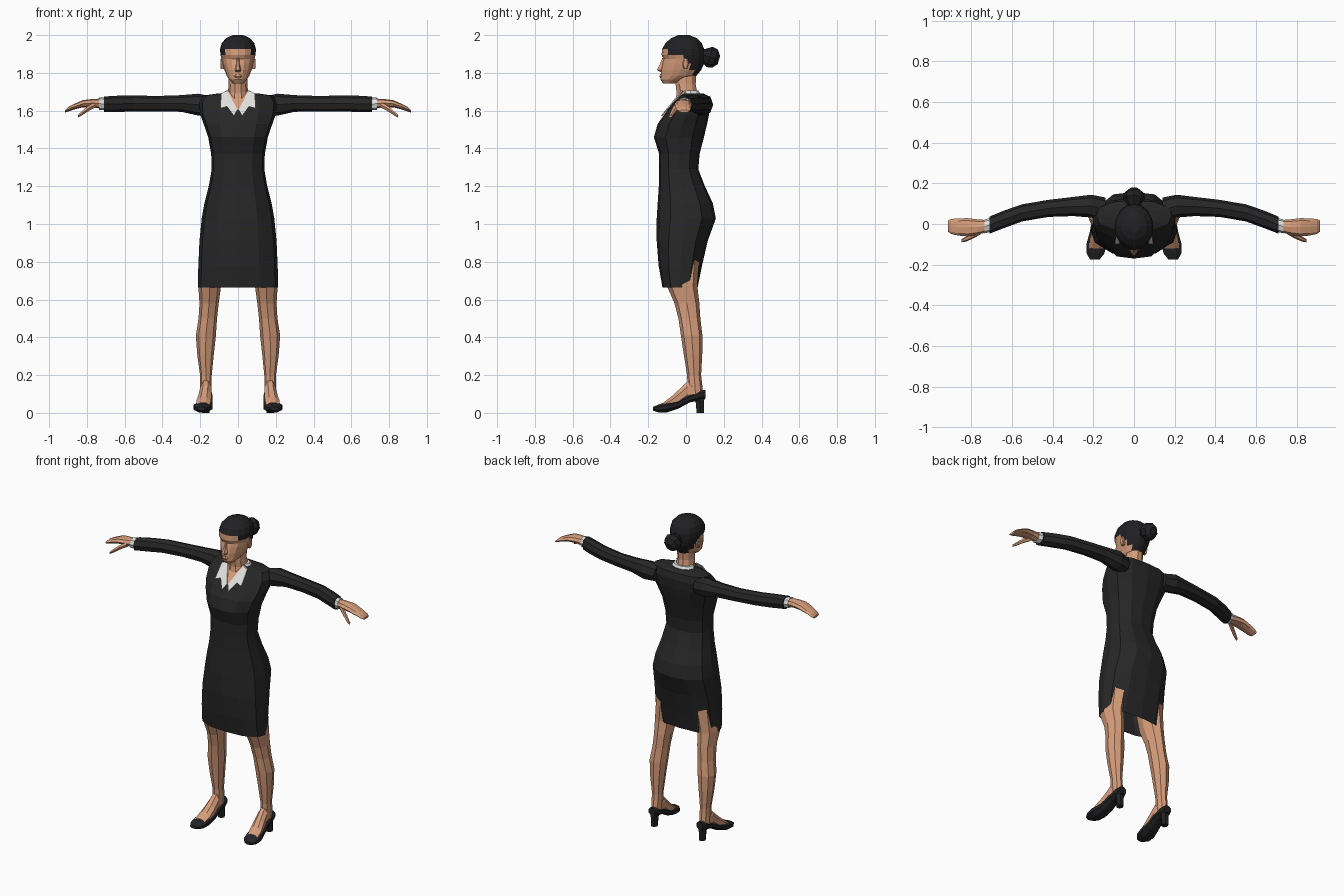
import bpy, bmesh, math
from mathutils import Vector


def material(name, col):
    m = bpy.data.materials.new(name)
    m.diffuse_color = (*col, 1)
    return m


BLACK = material("black cloth", (0.020, 0.020, 0.021))
HAIR = material("dark hair", (0.015, 0.015, 0.017))
SKIN = material("skin", (0.68, 0.34, 0.20))
WHITE = material("white collar", (0.75, 0.75, 0.74))
SHOE = material("black leather", (0.017, 0.017, 0.019))


def ring(c, u, v, n=8, p=2.0, turn=0.0):
    """Superellipse ring around c with half-axis vectors u and v."""
    c, u, v = Vector(c), Vector(u), Vector(v)
    out = []
    for i in range(n):
        a = 2 * math.pi * (i + turn) / n
        x, y = math.cos(a), math.sin(a)
        k = (abs(x) ** p + abs(y) ** p) ** (-1 / p)
        out.append(c + u * x * k + v * y * k)
    return out


def finish(name, bm, mats, mirror=False):
    bmesh.ops.recalc_face_normals(bm, faces=bm.faces[:])
    me = bpy.data.meshes.new(name)
    bm.to_mesh(me)
    bm.free()
    for m in mats:
        me.materials.append(m)
    ob = bpy.data.objects.new(name, me)
    bpy.context.collection.objects.link(ob)
    if mirror:
        ob.modifiers.new("mirror", "MIRROR")
    return ob


def loft(name, rings, mats, mirror=False, start=True, end=True, rule=None):
    bm = bmesh.new()
    rows = [[bm.verts.new(p) for p in r] for r in rings]
    n = len(rows[0])
    for a, b in zip(rows, rows[1:]):
        for i in range(n):
            j = (i + 1) % n
            bm.faces.new((a[i], a[j], b[j], b[i]))
    if start:
        bm.faces.new(rows[0])
    if end:
        bm.faces.new(rows[-1])
    if rule:
        for f in bm.faces:
            f.material_index = rule(f.calc_center_median())
    return finish(name, bm, mats, mirror)


def body_rings(table, n, p, turn=0.0):
    """Level rings from (z, half width, front y, back y)."""
    return [ring((0, (f + b) / 2, z), (w, 0, 0), (0, (b - f) / 2, 0), n, p, turn)
            for z, w, f, b in table]


def arm_rings(table, n=8, p=2.2):
    """Rings along x from (x, y, z, half depth, half height)."""
    return [ring((x, y, z), (0, ry, 0), (0, 0, rz), n, p) for x, y, z, ry, rz in table]


def foot_rings(table, n=8, p=2.8):
    """Rings along y from (y, x, half width, bottom z, top z)."""
    return [ring((x, y, (lo + hi) / 2), (w, 0, 0), (0, 0, (hi - lo) / 2), n, p, 0.5)
            for y, x, w, lo, hi in table]


# Dress, open at the hem
loft("dress", body_rings([
    (0.665, 0.213, -0.125, 0.062), (0.78, 0.210, -0.145, 0.085),
    (0.91, 0.204, -0.155, 0.115), (1.03, 0.192, -0.155, 0.158),
    (1.11, 0.178, -0.150, 0.142), (1.20, 0.155, -0.144, 0.100),
    (1.29, 0.139, -0.142, 0.065), (1.37, 0.142, -0.142, 0.072),
    (1.46, 0.158, -0.170, 0.095), (1.53, 0.182, -0.150, 0.112),
    (1.58, 0.200, -0.115, 0.122), (1.64, 0.205, -0.070, 0.125),
    (1.680, 0.185, -0.032, 0.115), (1.692, 0.10, -0.010, 0.09)], 12, 2.6),
    [BLACK], start=False)

# Arms
loft("sleeve", arm_rings([
    (0.14, 0.070, 1.625, 0.060, 0.050), (0.21, 0.088, 1.632, 0.056, 0.058),
    (0.30, 0.086, 1.638, 0.047, 0.044), (0.42, 0.077, 1.637, 0.042, 0.041),
    (0.55, 0.055, 1.638, 0.042, 0.042), (0.64, 0.023, 1.636, 0.043, 0.043),
    (0.71, -0.005, 1.634, 0.042, 0.041)]), [BLACK], True)
loft("cuff", arm_rings([
    (0.69, 0.0, 1.635, 0.034, 0.034), (0.735, -0.012, 1.637, 0.034, 0.033)]),
    [WHITE], True)
loft("hand", arm_rings([
    (0.72, -0.010, 1.637, 0.029, 0.027), (0.77, -0.015, 1.640, 0.038, 0.022),
    (0.82, -0.016, 1.637, 0.045, 0.019), (0.865, -0.015, 1.622, 0.042, 0.015),
    (0.90, -0.012, 1.607, 0.037, 0.012), (0.915, -0.010, 1.597, 0.028, 0.007)]),
    [SKIN], True)
loft("thumb", arm_rings([
    (0.755, -0.035, 1.632, 0.016, 0.018), (0.795, -0.058, 1.610, 0.015, 0.016),
    (0.825, -0.073, 1.587, 0.013, 0.013), (0.848, -0.082, 1.570, 0.008, 0.008)], 6),
    [SKIN], True)

# Legs, running up inside the dress
loft("leg", [ring((x, y, z), (rx, 0, 0), (0, ry, 0), 8, 2.1) for z, x, y, rx, ry in [
    (0.90, 0.118, -0.02, 0.075, 0.095), (0.67, 0.150, -0.02, 0.060, 0.080),
    (0.58, 0.153, 0.005, 0.051, 0.066), (0.50, 0.160, 0.018, 0.049, 0.058),
    (0.41, 0.170, 0.030, 0.053, 0.057), (0.31, 0.172, 0.037, 0.044, 0.049),
    (0.20, 0.170, 0.043, 0.031, 0.037), (0.13, 0.170, 0.048, 0.031, 0.040),
    (0.08, 0.170, 0.052, 0.030, 0.036)]], [SKIN], True)
loft("foot", foot_rings([
    (0.06, 0.170, 0.026, 0.075, 0.160), (0.01, 0.170, 0.030, 0.065, 0.172),
    (-0.04, 0.175, 0.035, 0.035, 0.122), (-0.08, 0.181, 0.040, 0.02, 0.085),
    (-0.12, 0.186, 0.036, 0.02, 0.055)]), [SKIN], True)

# Shoes
loft("shoe", foot_rings([
    (0.103, 0.170, 0.024, 0.075, 0.122), (0.075, 0.170, 0.034, 0.065, 0.122),
    (0.02, 0.171, 0.037, 0.055, 0.098), (-0.04, 0.176, 0.043, 0.022, 0.068),
    (-0.10, 0.185, 0.051, 0.002, 0.060), (-0.145, 0.189, 0.045, 0.002, 0.045),
    (-0.175, 0.193, 0.024, 0.012, 0.032)]), [SHOE], True)
loft("shoe_heel", [ring((0.17, y, z), (w, 0, 0), (0, d, 0), 6, 2.4) for z, y, w, d in [
    (0.0, 0.076, 0.020, 0.022), (0.05, 0.074, 0.022, 0.024), (0.095, 0.067, 0.031, 0.034)]],
    [SHOE], True)

# Neck and the collar band round its base
loft("neck", body_rings([
    (1.65, 0.066, -0.06, 0.075), (1.695, 0.054, -0.052, 0.062),
    (1.74, 0.049, -0.058, 0.054), (1.80, 0.050, -0.06, 0.058)], 10, 2.0), [SKIN])
loft("collar_band", body_rings([
    (1.675, 0.085, -0.028, 0.088), (1.706, 0.064, -0.022, 0.068)], 10, 2.0), [WHITE])


def chest_plate(name, pts, mat, lift, mirror=False):
    """Thin plate lying on the sloping chest, outline in x and z."""
    bm = bmesh.new()
    front, back = [[bm.verts.new((x, -0.115 + (z - 1.58) * 0.8 - off, z)) for x, z in pts]
                   for off in (lift, lift - 0.009)]
    bm.faces.new(front)
    bm.faces.new(back)
    for i in range(len(pts)):
        j = (i + 1) % len(pts)
        bm.faces.new((front[i], front[j], back[j], back[i]))
    finish(name, bm, [mat], mirror)


# Open neckline and pointed collar
chest_plate("neckline", [(-0.058, 1.705), (0, 1.60), (0.058, 1.705)], SKIN, 0.006)
chest_plate("collar", [(0.056, 1.706), (0.090, 1.692), (0.093, 1.612), (0.058, 1.622),
                       (0.022, 1.572), (0.003, 1.605)], WHITE, 0.012, True)


# Head with hair marked by height and depth
def is_hair(c):
    return int(c.z > 1.93 or (c.z > 1.885 and c.y > -0.085)
               or (c.z > 1.84 and c.y > 0.0) or (c.z > 1.775 and c.y > 0.03))


loft("head", body_rings([
    (1.745, 0.028, -0.122, -0.05), (1.765, 0.047, -0.136, 0.0),
    (1.785, 0.060, -0.134, 0.055), (1.815, 0.072, -0.133, 0.080),
    (1.850, 0.082, -0.126, 0.096), (1.873, 0.087, -0.119, 0.099),
    (1.895, 0.093, -0.129, 0.100), (1.926, 0.095, -0.127, 0.096),
    (1.958, 0.086, -0.108, 0.083), (1.984, 0.063, -0.078, 0.058),
    (2.0, 0.028, -0.042, 0.018)], 16, 2.1), [SKIN, HAIR], rule=is_hair)
loft("nose", body_rings([
    (1.805, 0.015, -0.138, -0.11), (1.815, 0.017, -0.157, -0.11),
    (1.845, 0.010, -0.142, -0.10), (1.88, 0.007, -0.127, -0.10)], 6, 2.0), [SKIN])
loft("lips", body_rings([
    (1.772, 0.018, -0.137, -0.11), (1.782, 0.024, -0.143, -0.11),
    (1.794, 0.014, -0.138, -0.11)], 6, 2.0), [SKIN])
loft("ear", [ring((x, -0.002, 1.848), (0, w, 0.1 * w), (0, 0, h), 6) for x, w, h in [
    (0.072, 0.014, 0.030), (0.089, 0.018, 0.032), (0.093, 0.012, 0.024)]], [SKIN], True)

# Hair bun
loft("hair_bun", [ring((0, y, z), (r, 0, 0), (0, 0.3 * r, r), 8) for y, z, r in [
    (0.075, 1.895, 0.026), (0.098, 1.893, 0.036), (0.125, 1.884, 0.054),
    (0.155, 1.876, 0.047), (0.174, 1.868, 0.022)]], [HAIR])
